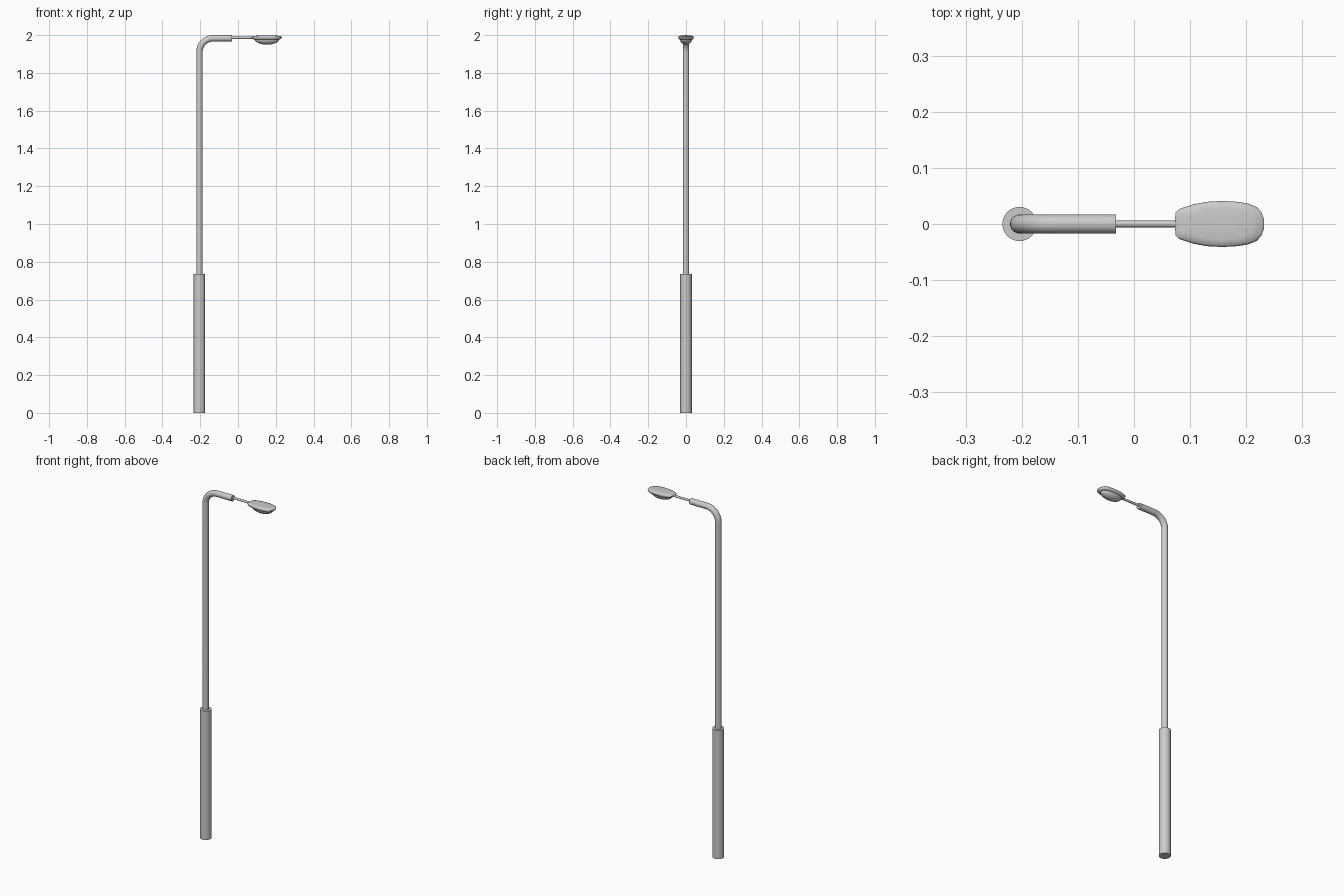
import bpy, bmesh, math
from mathutils import Vector

if "Cube" in bpy.data.objects:
    bpy.data.objects.remove(bpy.data.objects["Cube"])

PX = -0.204          # pole axis
AZ = 1.983           # arm axis height


def finish(name, bm, angle=35):
    bmesh.ops.recalc_face_normals(bm, faces=bm.faces)
    me = bpy.data.meshes.new(name)
    bm.to_mesh(me)
    bm.free()
    ob = bpy.data.objects.new(name, me)
    bpy.context.collection.objects.link(ob)
    bpy.ops.object.select_all(action='DESELECT')
    ob.select_set(True)
    bpy.context.view_layer.objects.active = ob
    bpy.ops.object.shade_smooth_by_angle(angle=math.radians(angle))
    return ob


def loft(name, rings, angle=35):
    """Skin a list of closed rings and cap both ends."""
    bm = bmesh.new()
    loops = [[bm.verts.new(p) for p in r] for r in rings]
    n = len(loops[0])
    for a, b in zip(loops, loops[1:]):
        for i in range(n):
            j = (i + 1) % n
            bm.faces.new((a[i], a[j], b[j], b[i]))
    bm.faces.new(loops[0])
    bm.faces.new(loops[-1])
    return finish(name, bm, angle)


def tube(name, path, r, sides=32):
    """Round tube along a path lying in the xz plane."""
    pts = [Vector(p) for p in path]
    rings = []
    for k, p in enumerate(pts):
        t = (pts[min(k + 1, len(pts) - 1)] - pts[max(k - 1, 0)]).normalized()
        side = Vector((0, 1, 0))
        up = t.cross(side)
        rings.append([p + r * (math.cos(a) * side + math.sin(a) * up)
                      for a in (2 * math.pi * i / sides for i in range(sides))])
    return loft(name, rings)


# Base sleeve
tube("base_sleeve", [(PX, 0, 0), (PX, 0, 0.735)], 0.0305)

# Pole bending over into the arm
R = 0.072
bend = [(PX + R - R * math.cos(a), 0, AZ - R + R * math.sin(a))
        for a in (math.pi / 2 * i / 12 for i in range(13))]
tube("pole_and_arm", [(PX, 0, 0.70)] + bend + [(-0.032, 0, AZ)], 0.017)

# Thin rod carrying the lamp
tube("lamp_rod", [(-0.04, 0, 1.986), (0.085, 0, 1.986)], 0.0062, 20)

# Lamp head outline, mirrored across y
half = [(0.0735, 0.012), (0.0745, 0.021), (0.081, 0.027), (0.105, 0.035),
        (0.130, 0.0395), (0.157, 0.041), (0.185, 0.0395), (0.205, 0.036),
        (0.219, 0.030), (0.227, 0.021), (0.232, 0.008)]
outline = half + [(x, -y) for x, y in reversed(half)]


def head_ring(s, z, cx=0.155):
    return [(cx + (x - cx) * s, y * s, z) for x, y in outline]


# Lamp housing
loft("lamp_housing", [head_ring(s, z) for s, z in
     [(0.3, 1.9975), (0.7, 1.997), (0.93, 1.995), (1.0, 1.991),
      (0.99, 1.986), (0.93, 1.980), (0.86, 1.977)]], 50)


# Lamp bowl underneath
def bowl_ring(t):
    c, s = math.cos(t), math.sin(t)
    return [(0.153 + 0.066 * c * math.cos(a), 0.032 * c * math.sin(a), 1.979 - 0.0295 * s)
            for a in (2 * math.pi * i / 32 for i in range(32))]


loft("lamp_bowl", [bowl_ring(math.radians(d)) for d in (0, 15, 30, 45, 60, 73, 84)], 40)
